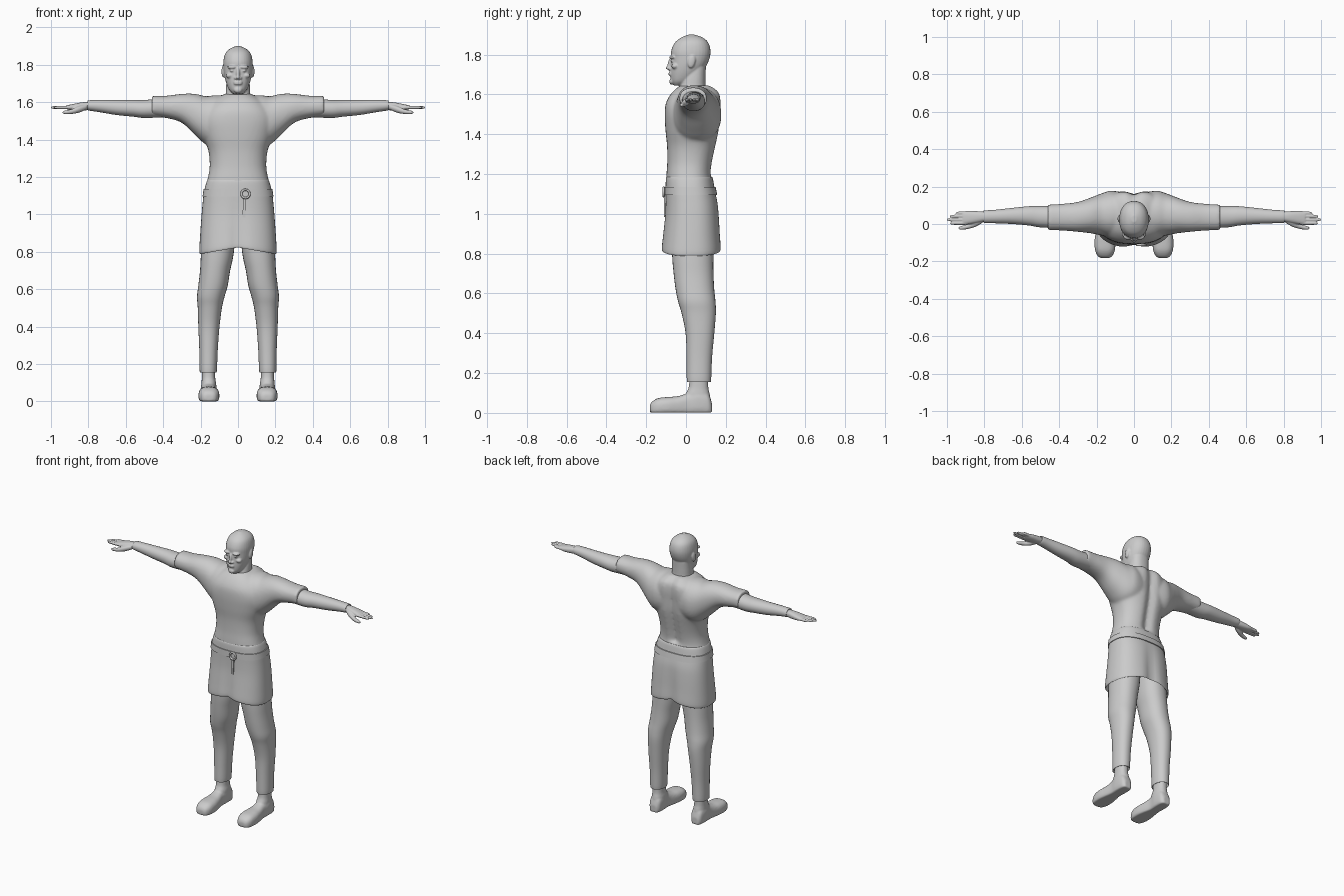
import bpy, bmesh, math
from mathutils import Matrix, Vector

grey = bpy.data.materials.new("plain grey")
grey.diffuse_color = (0.6, 0.6, 0.6, 1)


def loft(bm, axis, rows, n=32, p=2.3, steps=4, mod=None):
    """Skin of rounded sections; row = (position, a_min, a_max, b_min, b_max)."""
    path = []
    for i in range(len(rows) - 1):
        q = [rows[max(i - 1, 0)], rows[i], rows[i + 1], rows[min(i + 2, len(rows) - 1)]]
        for s in range(steps):
            t = s / steps
            path.append([b + 0.5 * t * (c - a + t * (2 * a - 5 * b + 4 * c - d + t * (3 * (b - c) + d - a)))
                         for a, b, c, d in zip(*q)])
    path.append(rows[-1])
    rings = []
    for pos, a0, a1, b0, b1 in path:
        ring = []
        for k in range(n):
            c, s = math.cos(2 * math.pi * k / n), math.sin(2 * math.pi * k / n)
            a = (a0 + a1) / 2 + (a1 - a0) / 2 * math.copysign(abs(c) ** (2 / p), c)
            b = (b0 + b1) / 2 + (b1 - b0) / 2 * math.copysign(abs(s) ** (2 / p), s)
            co = Vector({'x': (pos, a, b), 'y': (a, pos, b), 'z': (a, b, pos)}[axis])
            ring.append(bm.verts.new(mod(co) if mod else co))
        rings.append(ring)
    faces = [bm.faces.new(rings[0]), bm.faces.new(rings[-1])]
    for r0, r1 in zip(rings, rings[1:]):
        for k in range(n):
            faces.append(bm.faces.new((r0[k], r0[(k + 1) % n], r1[(k + 1) % n], r1[k])))
    bmesh.ops.recalc_face_normals(bm, faces=faces)


def ball(bm, loc, size, turn=0):
    m = Matrix.Translation(loc) @ Matrix.Rotation(turn, 4, 'X') @ Matrix.Diagonal((*size, 1))
    bmesh.ops.create_uvsphere(bm, u_segments=20, v_segments=12, radius=1, matrix=m)


def finish(name, bm, mirror=False, voxel=0, smooth=0, angle=50):
    mesh = bpy.data.meshes.new(name)
    bm.to_mesh(mesh)
    bm.free()
    mesh.materials.append(grey)
    ob = bpy.data.objects.new(name, mesh)
    bpy.context.collection.objects.link(ob)
    if mirror:
        ob.modifiers.new("Mirror", 'MIRROR').use_mirror_merge = False
    if voxel:
        m = ob.modifiers.new("Fuse", 'REMESH')
        m.mode, m.voxel_size, m.use_smooth_shade = 'VOXEL', voxel, True
    if smooth:
        m = ob.modifiers.new("Soften", 'SMOOTH')
        m.factor, m.iterations = 0.5, smooth
    bpy.ops.object.select_all(action='DESELECT')
    ob.select_set(True)
    bpy.context.view_layer.objects.active = ob
    bpy.ops.object.shade_smooth_by_angle(angle=math.radians(angle))
    return ob


def sym(rows):
    """Rows of (z, half_width, y_front, y_back) made symmetric in x."""
    return [(z, -w, w, f, b) for z, w, f, b in rows]


# Head with neck and face
bm = bmesh.new()
loft(bm, 'z', sym([(1.645, .025, -.062, -.02), (1.665, .046, -.074, .03), (1.70, .062, -.078, .07),
                   (1.74, .073, -.077, .10), (1.78, .078, -.075, .118), (1.82, .078, -.074, .123),
                   (1.86, .068, -.056, .112), (1.885, .045, -.025, .085), (1.9, .012, .01, .045)]), p=2.2)
loft(bm, 'z', sym([(1.58, .085, -.05, .12), (1.63, .068, -.035, .10), (1.68, .064, -.02, .098),
                   (1.74, .06, 0, .10)]))
ball(bm, (0, -.078, 1.755), (.010, .014, .036), -.25)
ball(bm, (0, -.086, 1.733), (.011, .016, .010))
ball(bm, (0, -.072, 1.665), (.022, .012, .016))
for z in (1.699, 1.708):
    ball(bm, (0, -.078, z), (.024, .010, .006))
for s in (-1, 1):
    ball(bm, (s * .013, -.078, 1.729), (.009, .011, .008))
    ball(bm, (s * .032, -.068, 1.787), (.026, .016, .009))
    ball(bm, (s * .032, -.069, 1.768), (.012, .009, .006))
    ball(bm, (s * .045, -.055, 1.742), (.020, .018, .014))
    ball(bm, (s * .079, .028, 1.765), (.009, .019, .033), -.2)
finish("head", bm, voxel=.0045, smooth=2, angle=180)

# Shirt: body and sleeves fused, with a groove down the back


def spine(v):
    if v.y > .06 and v.z > 1.2:
        v.y -= .022 * math.exp(-(v.x / .03) ** 2)
    return v


bm = bmesh.new()
loft(bm, 'z', sym([(1.16, .172, -.10, .135), (1.20, .160, -.098, .128), (1.26, .151, -.094, .135),
                   (1.34, .158, -.095, .152), (1.42, .185, -.103, .168), (1.50, .20, -.107, .174),
                   (1.56, .18, -.10, .178), (1.61, .135, -.07, .17), (1.645, .07, -.03, .13)]),
     n=64, p=2.4, mod=spine)
loft(bm, 'x', [(.04, -.05, .165, 1.36, 1.635), (.12, -.07, .178, 1.36, 1.638), (.17, -.062, .165, 1.372, 1.632),
               (.23, -.05, .142, 1.425, 1.645), (.30, -.042, .118, 1.49, 1.645), (.38, -.035, .108, 1.515, 1.635),
               (.46, -.033, .104, 1.525, 1.635)], p=2.2)
finish("shirt", bm, mirror=True, voxel=.009, smooth=5, angle=60)

# Collar following the neck, lower at the front
bm = bmesh.new()
loft(bm, 'z', sym([(1.59, .10, -.078, .125), (1.622, .088, -.06, .118), (1.627, .082, -.052, .112),
                   (1.615, .07, -.04, .10)]), steps=2,
     mod=lambda v: Vector((v.x, v.y, v.z + .15 * (v.y - .03))))
finish("collar", bm)

# Forearms, inside the open sleeves
bm = bmesh.new()
loft(bm, 'x', [(.40, -.022, .095, 1.52, 1.62), (.50, -.018, .096, 1.516, 1.612), (.56, -.008, .095, 1.523, 1.612),
               (.65, 0, .086, 1.532, 1.612), (.74, .004, .076, 1.547, 1.612), (.80, .006, .072, 1.556, 1.610),
               (.802, .012, .066, 1.562, 1.604)], p=2.1)
finish("forearms", bm, mirror=True)

# Hands: palm, four fingers and thumb
bm = bmesh.new()
loft(bm, 'x', [(.79, .016, .064, 1.56, 1.602), (.83, .008, .068, 1.555, 1.60), (.88, 0, .07, 1.555, 1.591),
               (.915, -.002, .067, 1.562, 1.583)], p=2.4)
for y, y2, tip in ((.059, .056, .955), (.042, .041, .985), (.023, .023, 1.0), (.005, .004, .985)):
    rows = [(.89, y, .009), (.94, (y + y2) / 2, .0088), (tip - .012, y2, .0075), (tip, y2, .003)]
    loft(bm, 'x', [(x, c - r, c + r, 1.572 - r, 1.572 + r) for x, c, r in rows], n=14, p=2)
thumb = [(.81, .02, 1.575, .014), (.85, .002, 1.562, .018), (.89, -.014, 1.550, .013),
         (.925, -.021, 1.546, .010), (.938, -.022, 1.546, .004)]
loft(bm, 'x', [(x, y - r, y + r, z - r, z + r) for x, y, z, r in thumb], n=14, p=2)
finish("hands", bm, mirror=True, voxel=.004, smooth=1, angle=180)

# Skirt: hem dips at the sides, folds at front and back centre


def drape(v):
    low = max(0, min(1, (1.12 - v.z) / .3))
    fold = math.exp(-(v.x / .035) ** 2) * low
    v.z += .035 * low * (1 - min(1, abs(v.x) / .2))
    v.y += -.018 * fold if v.y > 0 else .014 * fold
    return v


bm = bmesh.new()
loft(bm, 'z', sym([(1.185, .155, -.09, .125), (1.18, .166, -.10, .134), (1.12, .182, -.103, .145),
                   (1.05, .190, -.104, .160), (.98, .196, -.107, .167), (.88, .203, -.117, .173),
                   (.80, .207, -.125, .178)]) + sym([(.80, .199, -.117, .170), (.90, .192, -.105, .162)]),
     n=64, p=2.5, mod=drape)
finish("skirt", bm)

# Belt, buckle ring and hanging strap
bm = bmesh.new()
loft(bm, 'z', sym([(1.095, .180, -.10, .148), (1.095, .190, -.109, .157), (1.135, .184, -.108, .149),
                   (1.135, .175, -.10, .14)]), n=64, p=2.5, steps=1)
finish("belt", bm, angle=35)
bpy.ops.mesh.primitive_torus_add(location=(.04, -.112, 1.11), rotation=(math.pi / 2, 0, 0), major_radius=.022,
                                 minor_radius=.006, major_segments=24, minor_segments=8)
bpy.context.object.name = "buckle"
bpy.context.object.data.materials.append(grey)
bpy.ops.object.shade_smooth()
bm = bmesh.new()
bmesh.ops.create_cube(bm, size=1, matrix=Matrix.Translation((.034, -.106, 1.04)) @ Matrix.Rotation(.04, 4, 'Y')
                      @ Matrix.Diagonal((.016, .009, .11, 1)))
finish("strap", bm)

# Trouser legs with open cuffs
bm = bmesh.new()
loft(bm, 'z', [(1.0, .005, .18, -.075, .14), (.80, .022, .197, -.070, .138), (.70, .042, .203, -.062, .138),
               (.62, .055, .212, -.052, .142), (.56, .072, .219, -.040, .148), (.50, .086, .215, -.022, .150),
               (.40, .099, .212, -.002, .142), (.28, .108, .207, .003, .131), (.165, .113, .205, .004, .126),
               (.165, .118, .20, .009, .121), (.20, .121, .197, .012, .118)], p=2.2)
finish("trouser_legs", bm, mirror=True)

# Shoes with ankles
bm = bmesh.new()
loft(bm, 'y', [(-.182, .135, .175, .01, .035), (-.172, .117, .193, -.01, .055), (-.14, .102, .208, -.015, .074),
               (-.09, .100, .211, -.015, .08), (-.04, .108, .204, -.015, .084), (.01, .118, .197, -.015, .10),
               (.06, .114, .200, -.015, .12), (.11, .118, .195, -.015, .10), (.13, .135, .18, -.005, .05)],
     p=2.6, mod=lambda v: Vector((v.x, v.y, max(v.z, .001))))
loft(bm, 'z', [(.03, .115, .198, 0, .125), (.09, .116, .196, -.002, .120), (.13, .122, .193, .014, .112),
               (.20, .122, .193, .018, .112)])
finish("shoes", bm, mirror=True, voxel=.006, smooth=2, angle=60)
